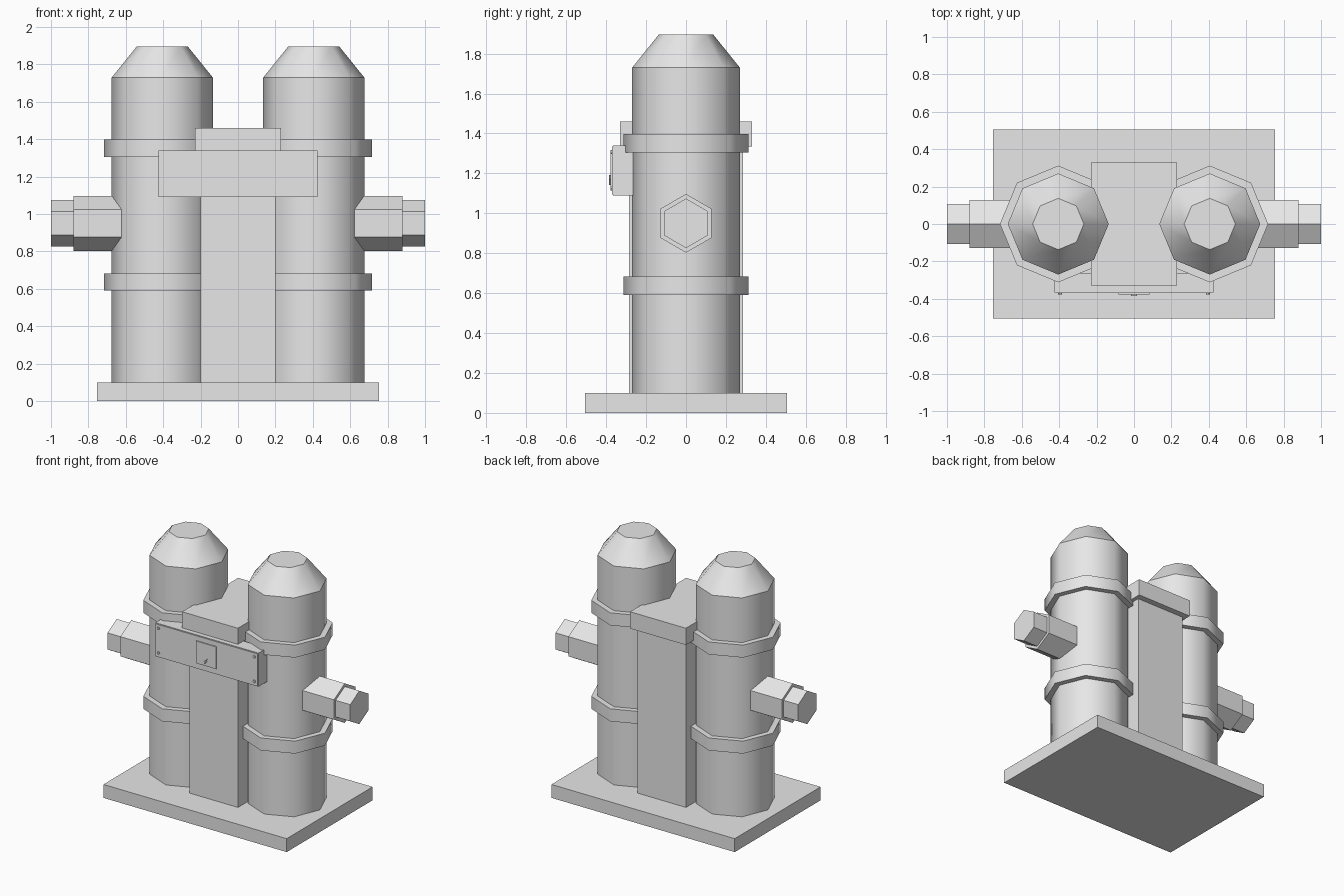
import bpy, bmesh, math
from mathutils import Matrix

cube = bpy.data.objects.get("Cube")
if cube:
    bpy.data.objects.remove(cube, do_unlink=True)

grey = bpy.data.materials.new("plain_grey")
grey.use_nodes = True
grey.diffuse_color = (0.8, 0.8, 0.8, 1)
grey.node_tree.nodes["Principled BSDF"].inputs["Base Color"].default_value = grey.diffuse_color


def finish(name, bm):
    bmesh.ops.recalc_face_normals(bm, faces=bm.faces)
    mesh = bpy.data.meshes.new(name)
    bm.to_mesh(mesh)
    bm.free()
    mesh.materials.append(grey)
    obj = bpy.data.objects.new(name, mesh)
    bpy.context.collection.objects.link(obj)
    return obj


def box(name, xs, ys, zs):
    bm = bmesh.new()
    bmesh.ops.create_cube(bm, size=1)
    for v in bm.verts:
        for axis, span in enumerate((xs, ys, zs)):
            v.co[axis] = span[0] if v.co[axis] < 0 else span[1]
    return finish(name, bm)


def lathe(name, profile, sides, matrix, smooth=False, turn=0):
    """Stack rings of (radius, height) into a capped prism."""
    bm = bmesh.new()
    rings = []
    for r, h in profile:
        angles = [turn + math.tau * i / sides for i in range(sides)]
        rings.append([bm.verts.new((r * math.cos(a), r * math.sin(a), h)) for a in angles])
    bm.faces.new(rings[0])
    bm.faces.new(rings[-1])
    for low, high in zip(rings, rings[1:]):
        for i in range(sides):
            j = (i + 1) % sides
            face = bm.faces.new((low[i], low[j], high[j], high[i]))
            face.smooth = smooth
    # rims stay crisp, uprights are softened
    for ring in rings:
        for i in range(sides):
            bm.edges.get((ring[i], ring[i - 1])).smooth = False
    bm.transform(matrix)
    return finish(name, bm)


# base, central column and its cap
box("base_slab", (-0.755, 0.755), (-0.505, 0.505), (0, 0.1))
box("centre_column", (-0.2, 0.2), (-0.285, 0.285), (0.1, 1.34))
box("column_cap", (-0.23, 0.23), (-0.33, 0.33), (1.335, 1.46))

# twin tanks with straps and side outlets
for side, s in (("left", 1), ("right", -1)):
    at = Matrix.Translation((0.405 * s, 0, 0))
    lathe(side + "_tank", [(0.27, 0.1), (0.27, 1.73), (0.137, 1.895)], 8, at, True)
    for level, z in (("lower", 0.59), ("upper", 1.305)):
        lathe(f"{side}_{level}_strap", [(0.312, z), (0.312, z + 0.093)], 8, at, True)
    out = Matrix.Translation((0, 0, 0.95)) @ Matrix.Rotation(s * math.pi / 2, 4, 'Y')
    lathe(side + "_outlet", [(0.147, 0.5), (0.147, 0.88)], 6, out)
    lathe(side + "_outlet_nut", [(0.124, 0.87), (0.124, 1)], 6, out)

# control panel with face plate, screen and corner screws
box("control_panel", (-0.425, 0.425), (-0.365, -0.265), (1.09, 1.34))
box("panel_plate", (-0.42, 0.42), (-0.37, -0.365), (1.095, 1.335))
box("panel_screen", (-0.083, 0.083), (-0.378, -0.37), (1.135, 1.3))
for x in (-0.395, 0.395):
    for z in (1.125, 1.308):
        spot = Matrix.Translation((x, -0.37, z)) @ Matrix.Rotation(math.pi / 2, 4, 'X')
        lathe("panel_screw", [(0.01, 0), (0.01, 0.008)], 8, spot)

# small lightning mark on the screen
bm = bmesh.new()
outline = [(0.015, 1.193), (-0.016, 1.168), (-0.002, 1.168),
           (-0.016, 1.143), (0.012, 1.173), (0, 1.173)]
front = bm.faces.new([bm.verts.new((x, -0.386, z)) for x, z in outline])
depth = bmesh.ops.extrude_face_region(bm, geom=[front])
for v in depth["geom"]:
    if isinstance(v, bmesh.types.BMVert):
        v.co.y = -0.378
finish("lightning_mark", bm)
